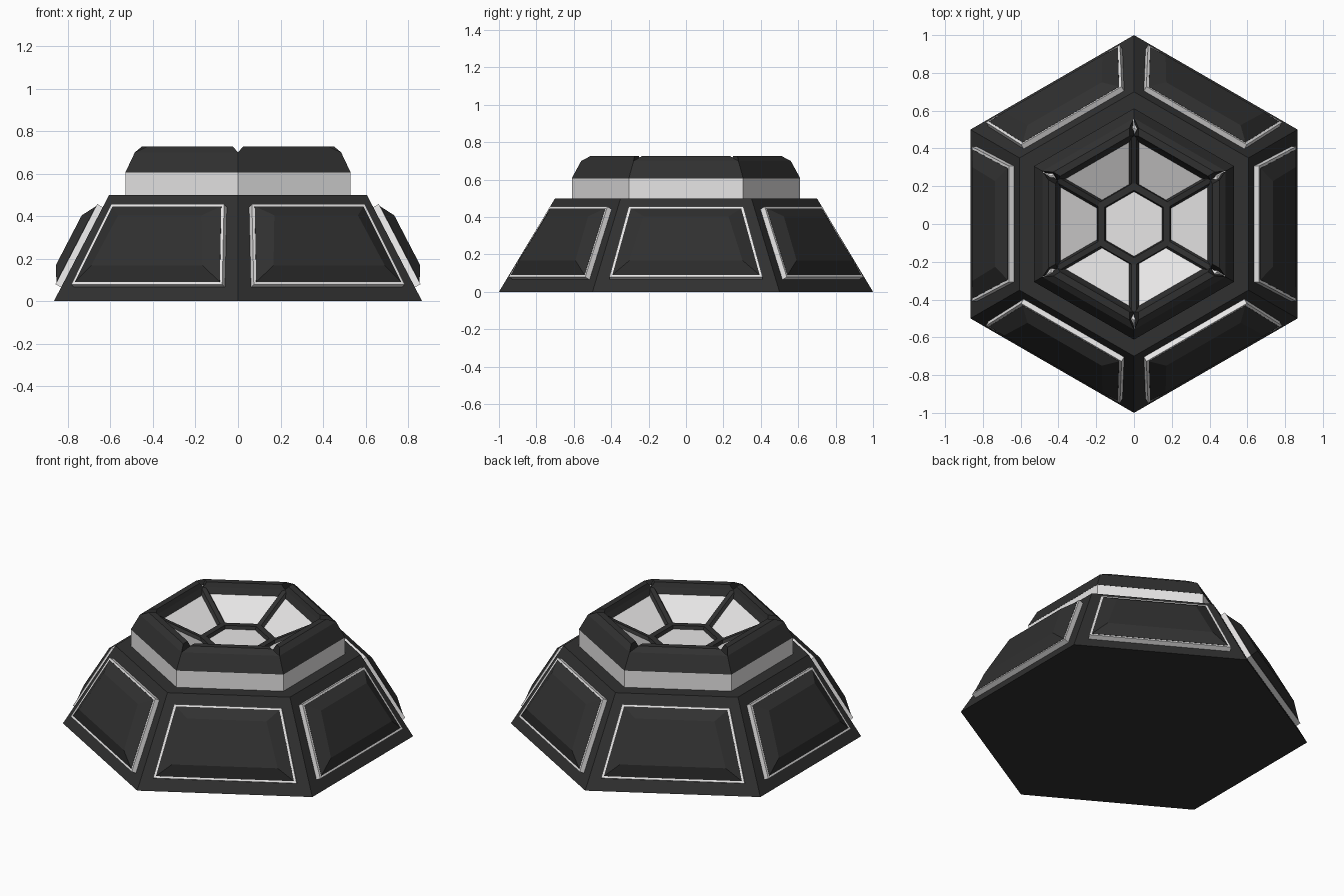
import bpy, bmesh, math
from mathutils import Matrix, Vector

if "Cube" in bpy.data.objects:
    bpy.data.objects.remove(bpy.data.objects["Cube"])

T30 = math.tan(math.radians(30))


def material(name, rgb):
    m = bpy.data.materials.new(name)
    m.diffuse_color = (*rgb, 1)
    m.use_nodes = True
    m.node_tree.nodes["Principled BSDF"].inputs["Base Color"].default_value = m.diffuse_color
    return m


DARK = material("charcoal", (0.03, 0.03, 0.03))
LIGHT = material("pale_grey", (0.80, 0.79, 0.79))


def loft(name, rings, mat, copies=1, start=0):
    """Skin closed rings in order, cap both ends, repeat around z."""
    bm = bmesh.new()
    for k in range(copies):
        rot = Matrix.Rotation(math.radians(start + 60 * k), 3, 'Z')
        vs = [[bm.verts.new(rot @ Vector(p)) for p in r] for r in rings]
        n = len(vs[0])
        for a, b in zip(vs, vs[1:]):
            for i in range(n):
                j = (i + 1) % n
                bm.faces.new((a[i], a[j], b[j], b[i]))
        bm.faces.new(vs[0][::-1])
        bm.faces.new(vs[-1])
    bmesh.ops.recalc_face_normals(bm, faces=bm.faces)
    me = bpy.data.meshes.new(name)
    bm.to_mesh(me)
    bm.free()
    me.materials.append(mat)
    ob = bpy.data.objects.new(name, me)
    bpy.context.collection.objects.link(ob)
    return ob


def hexagon(apothem, z):
    r = apothem / math.cos(math.radians(30))
    return [(r * math.cos(math.radians(30 + 60 * i)),
             r * math.sin(math.radians(30 + 60 * i)), z) for i in range(6)]


def on_wall(half, z, n):
    """Pair of points on the sloping +x wall, raised n along its normal."""
    x = 0.866 - 0.52 * z + 0.887 * n
    return [(x, -half, z + 0.461 * n), (x, half, z + 0.461 * n)]


def wall_quad(inset, n):
    z0, z1 = 0.065 + inset * 0.887, 0.442 - inset * 0.887
    low = on_wall(0.41 - inset * 1.35, z0, n)
    high = on_wall(0.307 - inset * 1.0, z1, n)
    return low + high[::-1]


# Tapered six-sided body
loft("body", [hexagon(0.866, 0), hexagon(0.606, 0.5)], DARK)

# Wall trim plates and raised bevelled panels
loft("wall_trim", [wall_quad(0, -0.01), wall_quad(0, 0.03)], LIGHT, 6)
loft("wall_panel", [wall_quad(0.012, 0.02), wall_quad(0.012, 0.031),
                    wall_quad(0.08, 0.07)], DARK, 6)

# Pale band that folds over into the sunken bowl
profile = [(0.529, 0.49), (0.529, 0.607), (0.44, 0.693), (0.195, 0.56), (0.145, 0.56)]
loft("band_and_bowl", [hexagon(a, z) for a, z in profile], LIGHT)

# Rim: six bars whose top edges pull back to leave a notch at each corner
bar = [(0.53, 0.605, 0), (0.485, 0.70, 0), (0.452, 0.727, 0.028),
       (0.415, 0.727, 0.028), (0.405, 0.70, 0), (0.385, 0.658, 0), (0.43, 0.60, 0)]
loft("rim_bars", [[(a, s * (a * T30 - gap), z) for a, z, gap in bar] for s in (-1, 1)],
     DARK, 6)

# Bowl spokes, following the bowl slope
def spoke_section(r):
    z = 0.56 + (r * 0.866 - 0.195) * 0.543
    return [(r, -0.027, z - 0.02), (r, -0.027, z + 0.005), (r, -0.014, z + 0.025),
            (r, 0.014, z + 0.025), (r, 0.027, z + 0.005), (r, 0.027, z - 0.02)]


loft("bowl_spokes", [spoke_section(0.20), spoke_section(0.47)], DARK, 6, 30)

# Frame around the bowl floor: one bar per side
frame = [(0.197, 0.55), (0.19, 0.58), (0.155, 0.58), (0.145, 0.55)]
loft("bowl_centre_frame", [[(a, s * a * T30, z) for a, z in frame] for s in (-1, 1)],
     DARK, 6)
